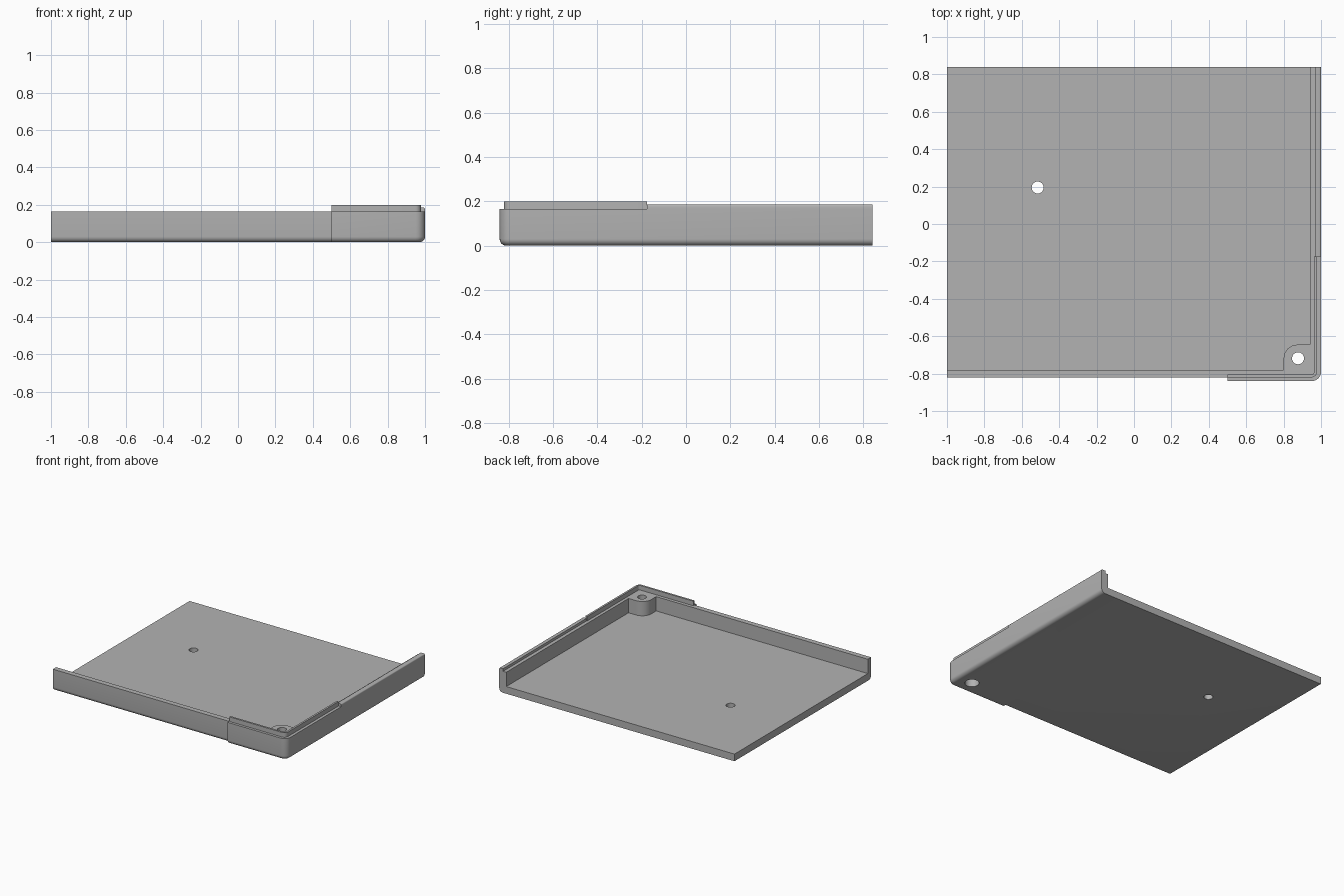
import bpy, bmesh
from math import sin, cos, radians
from mathutils import Vector

if "Cube" in bpy.data.objects:
    bpy.data.objects.remove(bpy.data.objects["Cube"])

grey = bpy.data.materials.new("mid grey")
grey.use_nodes = True
colour = (0.45, 0.45, 0.45, 1)
grey.diffuse_color = colour
grey.node_tree.nodes["Principled BSDF"].inputs["Base Color"].default_value = colour

FLOOR, RIM = 0.055, 0.165


def finish(name, bm):
    bmesh.ops.recalc_face_normals(bm, faces=bm.faces)
    mesh = bpy.data.meshes.new(name)
    bm.to_mesh(mesh)
    bm.free()
    mesh.materials.append(grey)
    obj = bpy.data.objects.new(name, mesh)
    bpy.context.collection.objects.link(obj)
    return obj


def box_mesh(x, y, z):
    bm = bmesh.new()
    bmesh.ops.create_cube(bm, size=1)
    for v in bm.verts:
        v.co = [(lo + hi) / 2 + c * (hi - lo) for c, (lo, hi) in zip(v.co, (x, y, z))]
    return bm


def round_edges(bm, test, radius, segments=6):
    edges = [e for e in bm.edges if test(e.verts[0].co, e.verts[1].co)]
    bmesh.ops.bevel(bm, geom=edges, offset=radius, offset_type='OFFSET',
                    segments=segments, profile=0.5, affect='EDGES')


def prism(name, outline, z0, z1):
    bm = bmesh.new()
    face = bm.faces.new([bm.verts.new((x, y, z0)) for x, y in outline])
    new = bmesh.ops.extrude_face_region(bm, geom=[face])["geom"]
    bmesh.ops.translate(bm, vec=Vector((0, 0, z1 - z0)),
                        verts=[v for v in new if isinstance(v, bmesh.types.BMVert)])
    return finish(name, bm)


def arc(cx, cy, r, start, end, steps=8):
    angles = [radians(start + (end - start) * i / steps) for i in range(steps + 1)]
    return [(cx + r * cos(a), cy + r * sin(a)) for a in angles]


def disc(name, cx, cy, r, z0, z1):
    return prism(name, arc(cx, cy, r, 0, 360, 32)[:-1], z0, z1)


def combine(target, other, operation):
    mod = target.modifiers.new(operation.lower(), 'BOOLEAN')
    mod.operation, mod.solver, mod.object = operation, 'EXACT', other
    bpy.context.view_layer.objects.active = target
    bpy.ops.object.modifier_apply(modifier=mod.name)
    bpy.data.objects.remove(other)


def block(name, x, front, corner):
    """Solid block with a rounded front lower edge and, if asked, a rounded corner."""
    bm = box_mesh(x, (front, 0.84), (0, RIM))
    if corner:
        round_edges(bm, lambda a, b: min(a.x, b.x) > 0.99 and max(a.y, b.y) < front + 0.01, 0.05)

    def lower(a, b):
        ends = (a, b)
        if max(a.z, b.z) > 0.001:
            return False
        along_front = all(v.y < front + 0.051 for v in ends) and abs(a.x - b.x) > 0.001
        along_side = corner and all(v.x > 0.949 for v in ends)
        return along_front or along_side
    round_edges(bm, lower, 0.03)
    return finish(name, bm)


# Tray body: set-back front panel joined to the thicker corner section
tray = block("tray", (-1, 0.7), -0.82, False)
combine(tray, block("corner_section", (0.5, 1), -0.84, True), 'UNION')

# Hollow interior, open to the left and back
combine(tray, finish("cavity", box_mesh((-1.1, 0.94), (-0.78, 0.95), (FLOOR, 0.4))), 'DIFFERENCE')

# Screw boss in the corner
boss = [(0.97, -0.81), (0.97, -0.645)] + arc(0.875, -0.72, 0.075, 90, 180) + [(0.80, -0.81)]
combine(tray, prism("boss", boss, 0.035, RIM), 'UNION')

# Through holes, the corner one with a wider recess underneath
for x, y in ((-0.515, 0.195), (0.877, -0.718)):
    combine(tray, disc("hole", x, y, 0.032, -0.1, 0.4), 'DIFFERENCE')
combine(tray, disc("recess", 0.877, -0.718, 0.05, -0.1, 0.09), 'DIFFERENCE')

# Raised tongue around the corner
tongue = ([(0.5, -0.82)] + arc(0.948, -0.79, 0.03, -90, 0) + [(0.978, -0.175), (0.963, -0.175)]
          + arc(0.948, -0.79, 0.015, 0, -90) + [(0.5, -0.805)])
locating_tongue = prism("locating_tongue", tongue, RIM - 0.005, 0.2)

# Low lip along the rear part of the side wall, eased on its outer top edge
bm = box_mesh((0.967, 1), (-0.175, 0.84), (RIM, 0.185))
round_edges(bm, lambda a, b: min(a.x, b.x) > 0.99 and min(a.z, b.z) > 0.18, 0.008, 3)
side_lip = finish("side_lip", bm)

for obj in (tray, locating_tongue, side_lip):
    bpy.ops.object.select_all(action='DESELECT')
    obj.select_set(True)
    bpy.context.view_layer.objects.active = obj
    bpy.ops.object.shade_smooth_by_angle(angle=radians(30))
